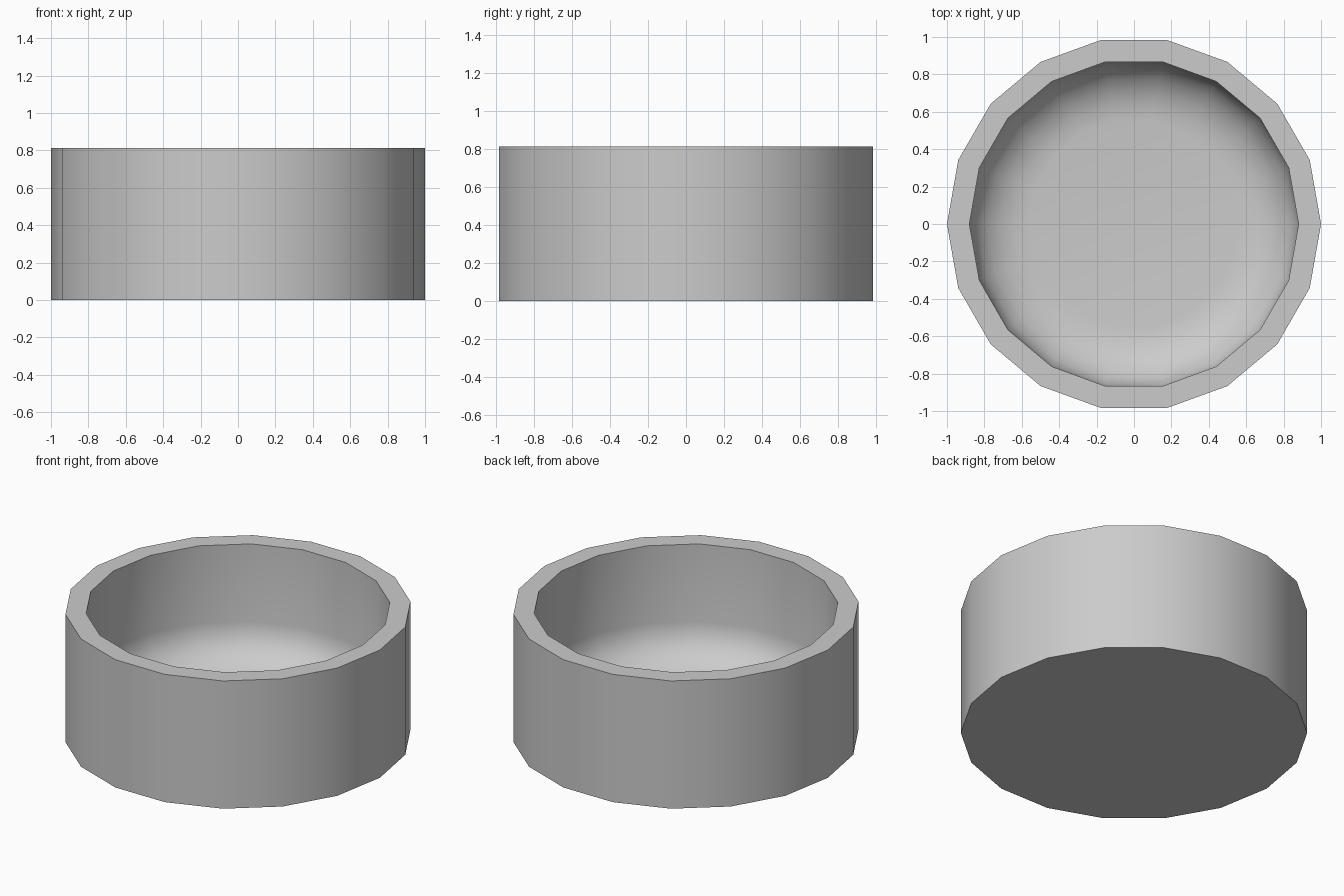
import bpy, bmesh
from math import cos, sin, pi, radians

if "Cube" in bpy.data.objects:
    bpy.data.objects.remove(bpy.data.objects["Cube"])

SIDES = 18
HEIGHT = 0.814
R_OUT, R_IN = 1.0, 0.88
FLOOR = 0.06
FILLET_R, FILLET_H = 0.32, 0.26


def lathe(name, profile, sides):
    """Revolve an (r, z) profile and cap its first and last rings."""
    bm = bmesh.new()
    rings = [[bm.verts.new((r * cos(2 * pi * i / sides), r * sin(2 * pi * i / sides), z))
              for i in range(sides)] for r, z in profile]
    for a, b in zip(rings, rings[1:]):
        for i in range(sides):
            j = (i + 1) % sides
            bm.faces.new((a[i], a[j], b[j], b[i]))
    bm.faces.new(list(reversed(rings[0])))   # underside
    bm.faces.new(rings[-1])                  # inner floor
    bmesh.ops.recalc_face_normals(bm, faces=bm.faces[:])
    mesh = bpy.data.meshes.new(name)
    bm.to_mesh(mesh)
    bm.free()
    obj = bpy.data.objects.new(name, mesh)
    bpy.context.collection.objects.link(obj)
    return obj


# Outer wall, flat rim and straight inner wall
profile = [(R_OUT, 0), (R_OUT, HEIGHT), (R_IN, HEIGHT)]

# Rounded transition from inner wall to floor
for k in range(7):
    t = pi / 2 * k / 6
    profile.append((R_IN - FILLET_R * (1 - cos(t)),
                    FLOOR + FILLET_H * (1 - sin(t))))

bowl = lathe("round_bowl", profile, SIDES)

# Smooth sides with crisp rim and base edges
bpy.context.view_layer.objects.active = bowl
bowl.select_set(True)
bpy.ops.object.shade_smooth_by_angle(angle=radians(40))
